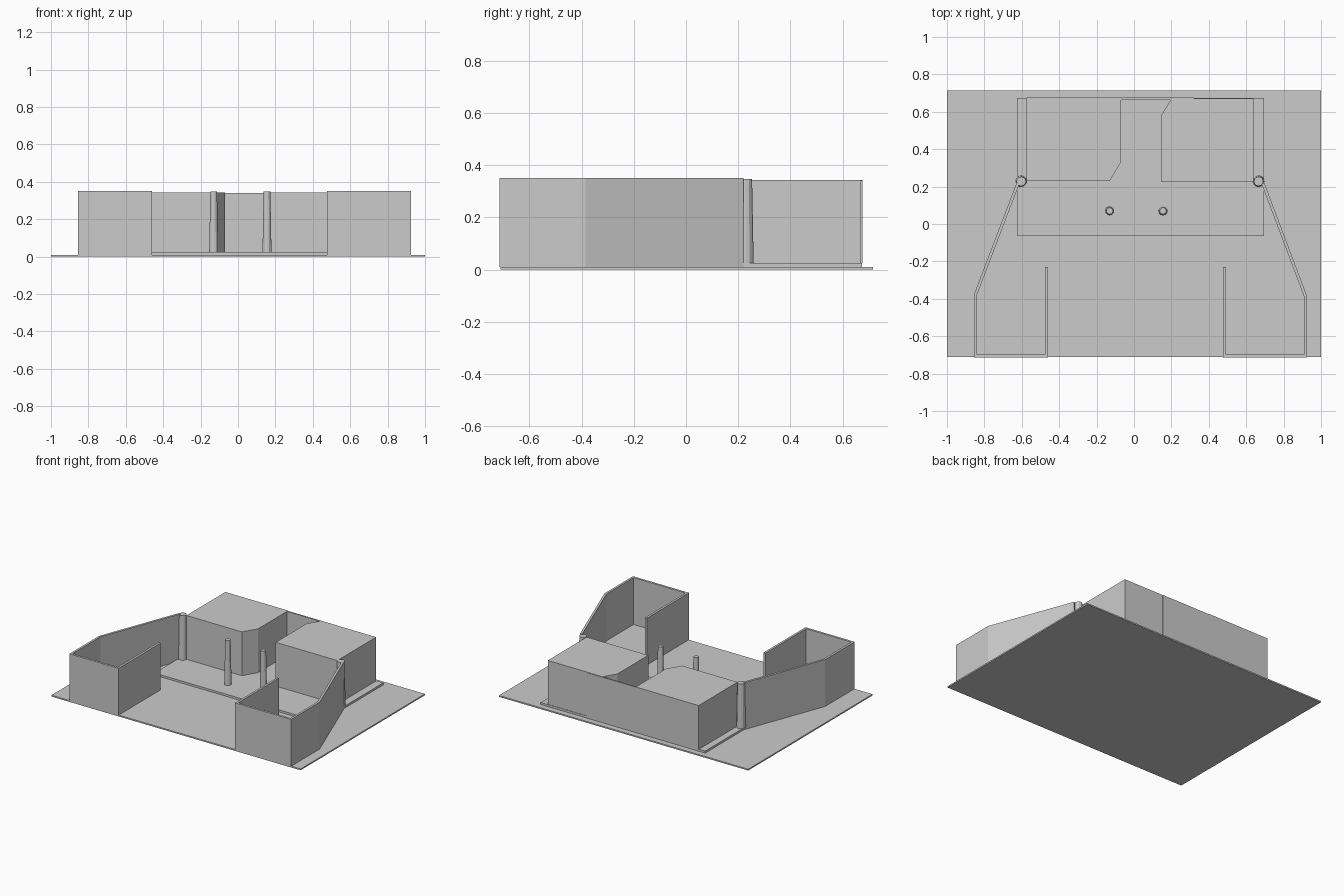
import bpy, bmesh
from mathutils import Vector

if "Cube" in bpy.data.objects:
    bpy.data.objects.remove(bpy.data.objects["Cube"])


def prism(name, pts, z0, z1):
    """Extrude a 2D outline from z0 up to z1."""
    bm = bmesh.new()
    face = bm.faces.new([bm.verts.new((x, y, z0)) for x, y in pts])
    out = bmesh.ops.extrude_face_region(bm, geom=[face])
    for v in out["geom"]:
        if isinstance(v, bmesh.types.BMVert):
            v.co.z = z1
    bmesh.ops.recalc_face_normals(bm, faces=bm.faces)
    me = bpy.data.meshes.new(name)
    bm.to_mesh(me)
    bm.free()
    ob = bpy.data.objects.new(name, me)
    bpy.context.collection.objects.link(ob)
    return ob


def rect(x0, x1, y0, y1):
    return [(x0, y0), (x1, y0), (x1, y1), (x0, y1)]


def wall(name, path, side, t, z0, z1):
    """Thin wall along an open path, thickened by t with mitred corners."""
    p = [Vector(c) for c in path]
    normals = []
    for a, b in zip(p, p[1:]):
        d = (b - a).normalized()
        normals.append(Vector((-d.y, d.x)) * side)
    inner = []
    for i, c in enumerate(p):
        n0, n1 = normals[max(i - 1, 0)], normals[min(i, len(normals) - 1)]
        m = (n0 + n1).normalized()
        inner.append(c + m * (t / m.dot(n0)))
    return prism(name, [tuple(c) for c in p + inner[::-1]], z0, z1)


def pillar(name, x, y, r0, r1, z0, z1):
    bpy.ops.mesh.primitive_cone_add(vertices=12, radius1=r0, radius2=r1,
                                    depth=z1 - z0, location=(x, y, (z0 + z1) / 2))
    bpy.context.object.name = name


# Ground plate and raised floor slab
prism("ground_plate", rect(-1, 1, -0.71, 0.715), 0, 0.01)
prism("floor_slab", rect(-0.625, 0.695, -0.065, 0.673), 0.005, 0.025)

# Rear blocks with one cut corner each
prism("left_block", [(-0.575, 0.23), (-0.13, 0.23), (-0.07, 0.33),
                     (-0.07, 0.676), (-0.575, 0.676)], 0.025, 0.343)
prism("right_block", [(0.145, 0.225), (0.64, 0.225), (0.64, 0.67),
                      (0.20, 0.67), (0.145, 0.58)], 0.025, 0.343)

# Back wall closing the gap between the blocks
prism("back_wall", rect(-0.07, 0.32, 0.664, 0.675), 0.025, 0.341)

# Front wing walls, each hooking round at the front
wall("left_wing_wall", [(-0.46, -0.23), (-0.46, -0.713), (-0.855, -0.713),
                        (-0.855, -0.375), (-0.628, 0.22)], -1, 0.016, 0.01, 0.35)
wall("right_wing_wall", [(0.475, -0.23), (0.475, -0.713), (0.925, -0.713),
                         (0.925, -0.385), (0.697, 0.22)], 1, 0.016, 0.01, 0.35)

# Tapered pillars: wide pair at the wing ends, slim pair in the middle
for side, xw, xs in (("left", -0.603, -0.13), ("right", 0.666, 0.155)):
    pillar(side + "_corner_pillar", xw, 0.228, 0.031, 0.025, 0.025, 0.346)
    pillar(side + "_centre_pillar", xs, 0.07, 0.024, 0.018, 0.025, 0.348)
